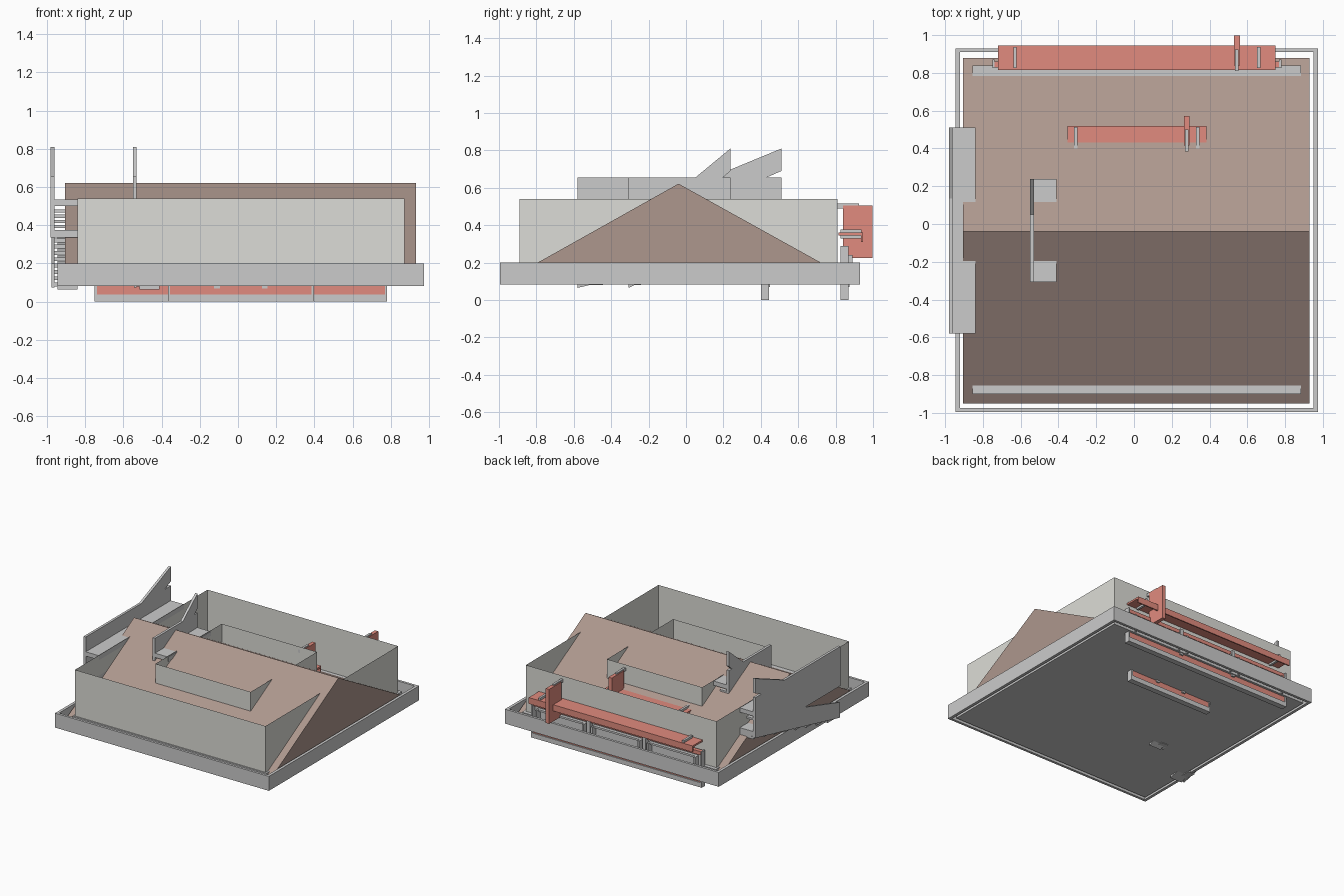
import bpy, bmesh

if "Cube" in bpy.data.objects:
    bpy.data.objects.remove(bpy.data.objects["Cube"])


def material(name, rgb):
    m = bpy.data.materials.new(name)
    m.diffuse_color = (*rgb, 1)
    m.use_nodes = True
    m.node_tree.nodes["Principled BSDF"].inputs["Base Color"].default_value = m.diffuse_color
    return m


BROWN = material("roof_brown", (0.42, 0.31, 0.27))
RED = material("shop_red", (0.75, 0.26, 0.21))
PALE = material("wall_pale", (0.72, 0.72, 0.68))


def finish(name, bm, mat=None):
    bmesh.ops.recalc_face_normals(bm, faces=bm.faces)
    me = bpy.data.meshes.new(name)
    bm.to_mesh(me)
    bm.free()
    ob = bpy.data.objects.new(name, me)
    bpy.context.collection.objects.link(ob)
    if mat:
        me.materials.append(mat)
    return ob


def box(name, x0, x1, y0, y1, z0, z1, mat=None):
    bm = bmesh.new()
    bmesh.ops.create_cube(bm, size=1)
    for v in bm.verts:
        v.co = (x1 if v.co.x > 0 else x0, y1 if v.co.y > 0 else y0, z1 if v.co.z > 0 else z0)
    return finish(name, bm, mat)


def prism(name, x0, x1, profile, mat=None):
    """Extrude a (y, z) outline along x."""
    bm = bmesh.new()
    face = bm.faces.new([bm.verts.new((x0, y, z)) for y, z in profile])
    new = bmesh.ops.extrude_face_region(bm, geom=[face])["geom"]
    bm.faces.ensure_lookup_table()
    bmesh.ops.translate(bm, vec=(x1 - x0, 0, 0),
                        verts=[g for g in new if isinstance(g, bmesh.types.BMVert)])
    return finish(name, bm, mat)


def wall_loop(name, x0, x1, y0, y1, z0, z1, mat=None):
    """Four thin sheets, open at top and bottom."""
    bm = bmesh.new()
    pts = [(x0, y0), (x1, y0), (x1, y1), (x0, y1)]
    lo = [bm.verts.new((x, y, z0)) for x, y in pts]
    hi = [bm.verts.new((x, y, z1)) for x, y in pts]
    for i in range(4):
        j = (i + 1) % 4
        bm.faces.new((lo[i], lo[j], hi[j], hi[i]))
    return finish(name, bm, mat)


# base: floor, plinth and outer rim standing clear of the roof
box("floor", -0.905, 0.93, -0.95, 0.88, 0.085, 0.11)
box("plinth", -0.855, 0.885, -0.90, 0.84, 0.10, 0.165)
for n, x0, x1 in (("left", -0.945, -0.922), ("right", 0.951, 0.974)):
    box("rim_" + n, x0, x1, -0.995, 0.93, 0.083, 0.2)
for n, y0, y1 in (("front", -0.995, -0.975), ("back", 0.91, 0.93)):
    box("rim_" + n, -0.922, 0.951, y0, y1, 0.083, 0.2)

# gable roof
prism("gable_roof", -0.905, 0.93, [(-0.95, 0.112), (0.88, 0.112), (-0.04, 0.622)], BROWN)

# outer and inner parapet walls
wall_loop("outer_walls", -0.84, 0.87, -0.89, 0.81, 0.165, 0.54, PALE)
wall_loop("inner_walls", -0.415, 0.44, -0.465, 0.385, 0.165, 0.54, PALE)


def shopfront(tag, k, dy):
    def X(x):
        return 0.015 + (x - 0.015) * k

    def part(name, x0, x1, y0, y1, z0, z1, mat=None):
        box(f"{tag}_{name}", x0, x1, y0 + dy, y1 + dy, z0, z1, mat)

    def bar(name, xc, w, *r):
        part(name, X(xc) - w / 2, X(xc) + w / 2, *r)

    L, R = X(-0.75), X(0.78)
    # sill, red panel and window sheets
    part("sill", L, R, 0.825, 0.87, 0.0, 0.038)
    part("red_panel", L + 0.012, R - 0.012, 0.832, 0.862, 0.038, 0.085, RED)
    part("window_sheet", L + 0.012, R - 0.012, 0.828, 0.84, 0.085, 0.27)
    part("red_header", L + 0.012, R - 0.012, 0.828, 0.86, 0.255, 0.285, RED)
    for x, n in ((L, "left"), (R - 0.012, "right")):
        part("end_trim_" + n, x, x + 0.012, 0.825, 0.87, 0.0, 0.29)
    for x in (-0.235, 0.265):
        bar("window_post", x, 0.03, 0.825, 0.873, 0.07, 0.29)
    # framed pane in each bay
    for x in (-0.485, 0.015, 0.515):
        h = 0.21 * k
        for z in (0.09, 0.225):
            part("pane_rail", X(x) - h, X(x) + h, 0.84, 0.865, z, z + 0.015)
        for s in (-1, 1):
            part("pane_stile", X(x) + s * h - 0.007, X(x) + s * h + 0.007, 0.84, 0.89, 0.09, 0.24)
    # awning with front valance and brackets
    part("awning", X(-0.72), X(0.75), 0.815, 0.945, 0.345, 0.36, RED)
    part("valance", X(-0.72), X(0.75), 0.935, 0.945, 0.31, 0.36, RED)
    for x in (-0.63, 0.66):
        bar("bracket", x, 0.018, 0.825, 0.938, 0.33, 0.378)
    # hanging board on its arm
    bar("hanging_board", 0.545, 0.03, 0.84, 0.998, 0.225, 0.505, RED)
    bar("board_arm", 0.545, 0.018, 0.81, 0.925, 0.49, 0.515)


shopfront("outer_shop", 1.0, 0.0)
shopfront("inner_shop", 0.5, -0.425)


def stairs(tag, k, dx):
    def Y(y):
        return -0.035 + (y + 0.035) * k

    def slab(name, x0, x1, y0, y1, z0, z1):
        box(f"{tag}_{name}", x0 + dx, x1 + dx, Y(y0), Y(y1), z0, z1)

    def panel(name, x0, x1, pts):
        prism(f"{tag}_{name}", x0 + dx, x1 + dx, [(Y(y), z) for y, z in pts])

    # landings
    slab("upper_landing", -0.98, -0.84, -0.58, 0.51, 0.5, 0.535)
    slab("lower_landing", -0.98, -0.84, -0.58, 0.51, 0.335, 0.375)
    # side panels, the top one rising towards the back
    panel("upper_rail", -0.98, -0.96, [
        (-0.58, 0.535), (0.51, 0.535), (0.51, 0.655), (0.43, 0.655),
        (0.51, 0.69), (0.51, 0.81), (0.135, 0.655), (-0.58, 0.655)])
    panel("lower_rail", -0.98, -0.96, [
        (-0.58, 0.335), (0.51, 0.335), (0.51, 0.5), (-0.58, 0.5)])
    # bottom flight: ramp, stringer and treads
    panel("ramp", -0.945, -0.84, [
        (-0.58, 0.065), (0.51, 0.32), (0.51, 0.34), (-0.58, 0.085)])
    panel("stringer", -0.975, -0.96, [
        (-0.58, 0.075), (0.51, 0.325), (0.51, 0.34), (-0.1, 0.34), (-0.58, 0.2)])
    for i in range(8):
        y, z = -0.58 + i * 0.136, 0.08 + i * 0.033
        slab("tread", -0.96, -0.9, y, y + 0.136, z, z + 0.02)
    # second flight treads
    for i in range(4):
        y, z = 0.13 + i * 0.095, 0.385 + i * 0.027
        slab("high_tread", -0.96, -0.9, y, y + 0.095, z, z + 0.016)


stairs("outer_stairs", 1.0, 0.0)
stairs("inner_stairs", 0.5, 0.43)
